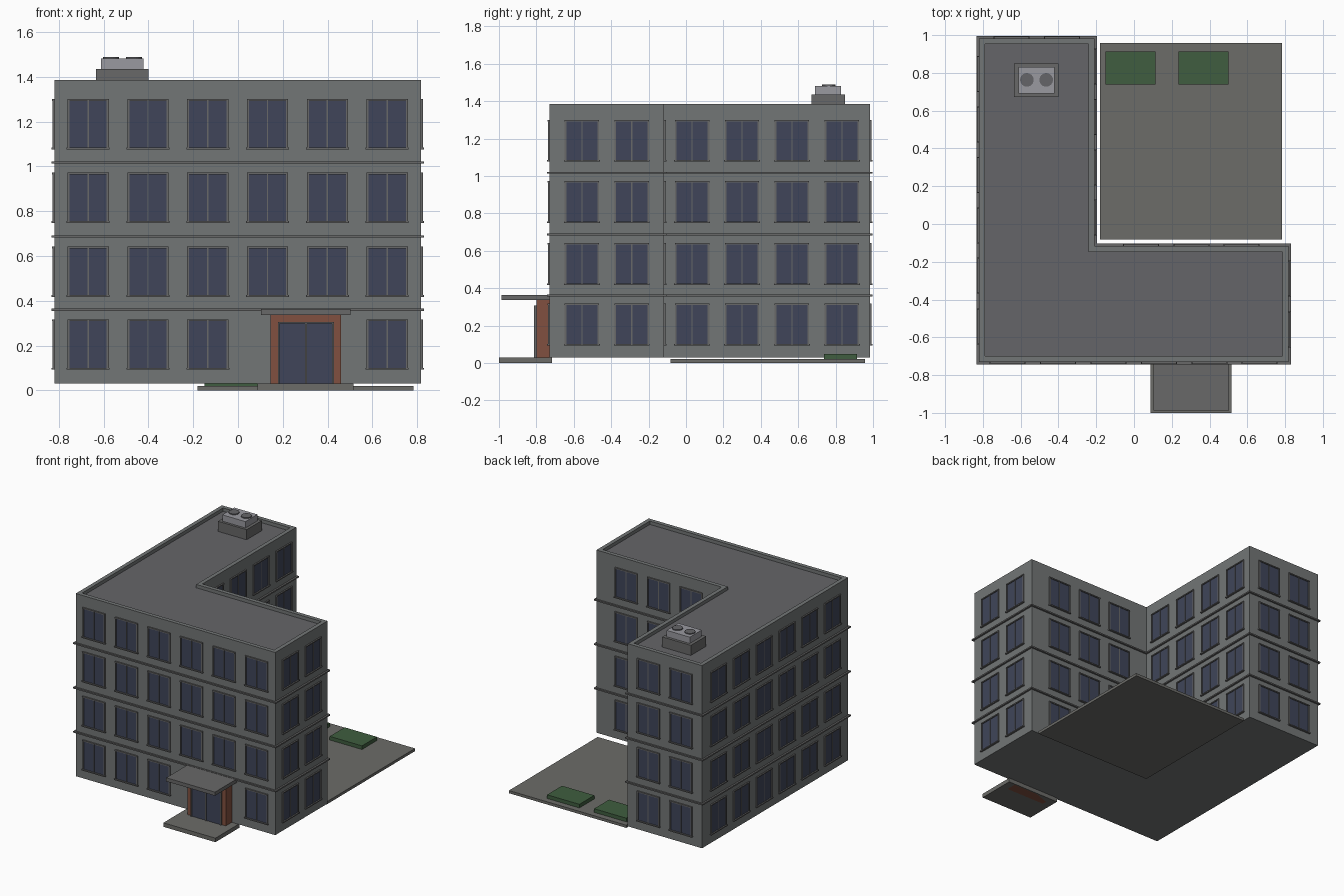
import bpy, bmesh
from mathutils import Vector, Matrix

if "Cube" in bpy.data.objects:
    bpy.data.objects.remove(bpy.data.objects["Cube"])


def material(name, rgb):
    m = bpy.data.materials.new(name)
    m.diffuse_color = (*rgb, 1)
    m.use_nodes = True
    m.node_tree.nodes["Principled BSDF"].inputs["Base Color"].default_value = m.diffuse_color
    return m


WALL = material("wall_grey", (0.17, 0.18, 0.18))
ROOF = material("roof_grey", (0.13, 0.13, 0.14))
TRIM = material("trim_grey", (0.14, 0.14, 0.14))
GLASS = material("glass_blue", (0.05, 0.06, 0.10))
BRICK = material("brick", (0.22, 0.08, 0.05))
GREEN = material("hedge_green", (0.05, 0.11, 0.05))
PAVE = material("paving", (0.15, 0.15, 0.14))
METAL = material("metal", (0.32, 0.32, 0.35))


def finish(name, bm, mat):
    bmesh.ops.recalc_face_normals(bm, faces=bm.faces)
    me = bpy.data.meshes.new(name)
    bm.to_mesh(me)
    bm.free()
    me.materials.append(mat)
    ob = bpy.data.objects.new(name, me)
    bpy.context.collection.objects.link(ob)
    return ob


def add_box(bm, a, b):
    a, b = Vector(a), Vector(b)
    s = b - a
    s = Vector([abs(c) for c in s])
    bmesh.ops.create_cube(bm, size=1, matrix=Matrix.Translation((Vector(a) + Vector(b)) / 2) @ Matrix.Diagonal((*s, 1)))


def box(name, x, y, z, mat):
    bm = bmesh.new()
    add_box(bm, (x[0], y[0], z[0]), (x[1], y[1], z[1]))
    return finish(name, bm, mat)


# L-shaped footprint, grown outward by d
X0, X1, XI = -0.82, 0.817, -0.21
Y0, Y1, YI = -0.73, 0.983, -0.117


def footprint(d):
    return [(X0 - d, Y0 - d), (X1 + d, Y0 - d), (X1 + d, YI + d),
            (XI + d, YI + d), (XI + d, Y1 + d), (X0 - d, Y1 + d)]


def prism(name, z0, z1, mat):
    bm = bmesh.new()
    lo = [bm.verts.new((*p, z0)) for p in footprint(0)]
    hi = [bm.verts.new((*p, z1)) for p in footprint(0)]
    bm.faces.new(lo[::-1])
    bm.faces.new(hi)
    for i in range(6):
        j = (i + 1) % 6
        bm.faces.new((lo[i], lo[j], hi[j], hi[i]))
    return finish(name, bm, mat)


def ring(name, z0, z1, d_out, d_in, mat):
    bm = bmesh.new()
    loops = [[bm.verts.new((*p, z)) for p in footprint(d)]
             for d, z in ((d_out, z0), (d_out, z1), (d_in, z1), (d_in, z0))]
    for k in range(4):
        a, b = loops[k], loops[(k + 1) % 4]
        for i in range(6):
            j = (i + 1) % 6
            bm.faces.new((a[i], a[j], b[j], b[i]))
    return finish(name, bm, mat)


# main body, roof surface, parapet and floor bands
ROOF_Z = 1.36
body = prism("building_body", 0.03, ROOF_Z, WALL)
body.data.materials.append(ROOF)
for f in body.data.polygons:
    if f.normal.z > 0.5:
        f.material_index = 1
ring("parapet", ROOF_Z, 1.385, 0, -0.03, WALL)
for n, z in enumerate((0.36, 0.687, 1.017)):
    ring(f"floor_band_{n + 1}", z - 0.005, z + 0.005, 0.013, -0.001, TRIM)

# windows: wall name, centre, direction along wall, outward normal, count
XM, YM = (X0 + X1) / 2, (Y0 + Y1) / 2
WALLS = [
    ("front", (XM, Y0), (1, 0), (0, -1), 6),
    ("left", (X0, YM), (0, 1), (-1, 0), 6),
    ("right_end", (X1, (Y0 + YI) / 2), (0, 1), (1, 0), 2),
    ("back_end", ((X0 + XI) / 2, Y1), (1, 0), (0, 1), 2),
    ("court_side", (XI, (YI + Y1) / 2), (0, 1), (1, 0), 4),
    ("court_back", ((XI + X1) / 2, YI), (1, 0), (0, 1), 3),
]
HW, HH, FR = 0.083, 0.104, 0.009
for wall, c, u, n, count in WALLS:
    c, u, n = Vector((*c, 0)), Vector((*u, 0)), Vector((*n, 0))
    glass, frame, sill = bmesh.new(), bmesh.new(), bmesh.new()

    def panel(bm, s0, s1, z0, z1, depth):
        up = Vector((0, 0, 1))
        add_box(bm, c + u * s0 - n * 0.002 + up * z0, c + u * s1 + n * depth + up * z1)

    for zc in (0.205, 0.53, 0.86, 1.188):
        for i in range(count):
            if wall == "front" and zc < 0.3 and i in (3, 4):
                continue  # entrance here
            s = (i - (count - 1) / 2) * 0.267
            panel(glass, s - HW, s + HW, zc - HH, zc + HH, 0.003)
            for k in (-1, 1):
                panel(frame, s + k * HW, s + k * (HW + FR), zc - HH, zc + HH, 0.008)
            panel(frame, s - 0.003, s + 0.003, zc - HH, zc + HH, 0.006)
            panel(sill, s - 0.092, s + 0.092, zc + HH, zc + HH + 0.008, 0.010)
            panel(sill, s - 0.096, s + 0.096, zc - HH - 0.008, zc - HH, 0.013)
    finish(wall + "_window_glass", glass, GLASS)
    finish(wall + "_window_frames", frame, TRIM)
    finish(wall + "_window_sills", sill, TRIM)

# entrance: platform, brick surround, double door, canopy
box("entrance_platform", (0.088, 0.515), (-1.0, -0.717), (0, 0.03), PAVE)
box("entrance_surround", (0.145, 0.46), (-0.80, -0.725), (0.0, 0.336), BRICK)
box("entrance_door_glass", (0.186, 0.42), (-0.805, -0.79), (0.03, 0.298), GLASS)
bm = bmesh.new()
for x in (0.182, 0.303, 0.424):
    add_box(bm, (x - 0.004, -0.812, 0.03), (x + 0.004, -0.795, 0.298))
add_box(bm, (0.178, -0.812, 0.298), (0.428, -0.795, 0.306))
finish("entrance_door_frame", bm, TRIM)
box("entrance_canopy", (0.102, 0.502), (-0.987, -0.728), (0.336, 0.363), TRIM)

# courtyard with two hedges
box("courtyard_slab", (-0.18, 0.783), (-0.083, 0.957), (0, 0.02), PAVE)
for n, x in enumerate((-0.15, 0.236)):
    box(f"hedge_{n + 1}", (x, x + 0.265), (0.738, 0.913), (0.019, 0.047), GREEN)

# rooftop air unit with two fans
box("air_unit_base", (-0.635, -0.40), (0.672, 0.85), (ROOF_Z, 1.435), TRIM)
box("air_unit", (-0.612, -0.422), (0.69, 0.83), (1.435, 1.482), METAL)
for n, x in enumerate((-0.567, -0.465)):
    bm = bmesh.new()
    bmesh.ops.create_cone(bm, cap_ends=True, segments=24, radius1=0.036, radius2=0.036, depth=0.01,
                          matrix=Matrix.Translation((x, 0.763, 1.484)))
    finish(f"air_unit_fan_{n + 1}", bm, ROOF)
